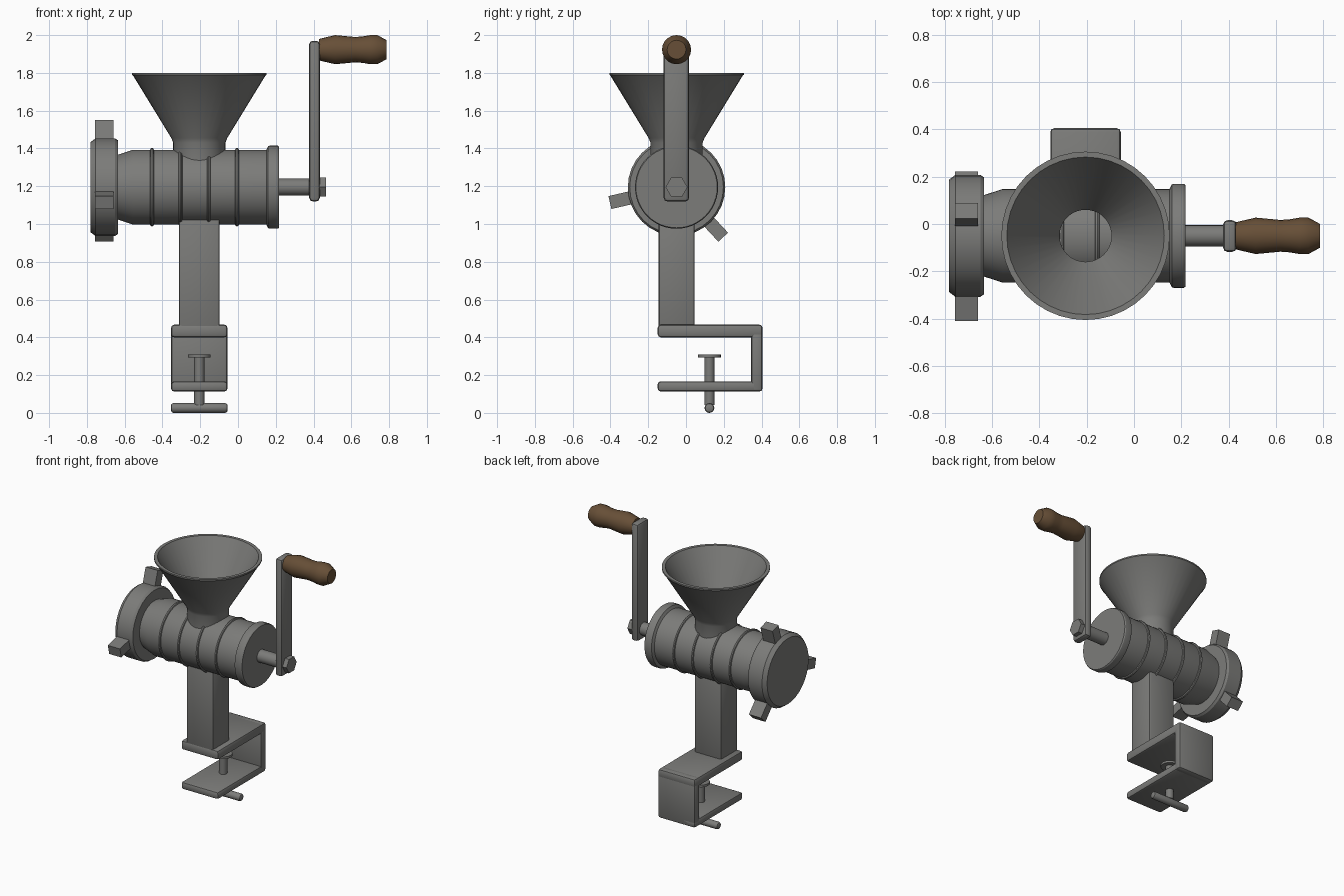
import bpy, bmesh, math
from mathutils import Matrix, Vector

if "Cube" in bpy.data.objects:
    bpy.data.objects.remove(bpy.data.objects["Cube"])


def material(name, rgb):
    m = bpy.data.materials.new(name)
    m.diffuse_color = (*rgb, 1)
    m.use_nodes = True
    m.node_tree.nodes["Principled BSDF"].inputs["Base Color"].default_value = m.diffuse_color
    return m


METAL = material("cast_grey_metal", (0.20, 0.20, 0.192))
WOOD = material("brown_wood", (0.135, 0.078, 0.038))
CX, CY, CZ = -0.205, -0.05, 1.195      # hopper/post x, barrel axis y and z


def finish(name, bm, mat, smooth=True):
    bmesh.ops.recalc_face_normals(bm, faces=bm.faces)
    me = bpy.data.meshes.new(name)
    bm.to_mesh(me)
    bm.free()
    me.materials.append(mat)
    ob = bpy.data.objects.new(name, me)
    bpy.context.collection.objects.link(ob)
    if smooth:
        bpy.ops.object.select_all(action='DESELECT')
        ob.select_set(True)
        bpy.context.view_layer.objects.active = ob
        bpy.ops.object.shade_smooth_by_angle(angle=math.radians(30))
    return ob


def lathe(name, profile, origin, axis='Z', segs=32, mat=METAL, closed=False, smooth=True):
    """Revolve (radius, position) points about an axis through origin."""
    bm = bmesh.new()
    rings = []
    for r, h in profile:
        ring = []
        for i in range(segs):
            a = 2 * math.pi * i / segs
            u, v = r * math.cos(a), r * math.sin(a)
            p = (h, u, v) if axis == 'X' else (u, v, h)
            ring.append(bm.verts.new(Vector(p) + Vector(origin)))
        rings.append(ring)
    pairs = list(zip(rings, rings[1:]))
    if closed:
        pairs.append((rings[-1], rings[0]))
    for a, b in pairs:
        for i in range(segs):
            j = (i + 1) % segs
            bm.faces.new((a[i], a[j], b[j], b[i]))
    if not closed:
        bm.faces.new(rings[0])
        bm.faces.new(rings[-1])
    return finish(name, bm, mat, smooth)


def box(name, lo, hi, bevel=0.0, turn=None):
    """Box between two corners, bevelled, optionally moved by a matrix."""
    lo, hi = Vector(lo), Vector(hi)
    bm = bmesh.new()
    bmesh.ops.create_cube(bm, size=1, matrix=Matrix.Translation((lo + hi) / 2)
                          @ Matrix.Diagonal((*(hi - lo), 1)))
    if bevel:
        bmesh.ops.bevel(bm, geom=bm.edges[:], offset=bevel, segments=2,
                        profile=0.5, affect='EDGES')
    if turn:
        bm.transform(turn)
    return finish(name, bm, METAL, bool(bevel))


AXIS = (0, CY, CZ)

# Barrel with tapered neck and rear flange
lathe("barrel", [(0.172, -0.65), (0.172, -0.635), (0.198, -0.555), (0.198, 0.15),
                 (0.217, 0.16), (0.22, 0.168), (0.22, 0.21), (0.215, 0.218)], AXIS, 'X', 48)

# Raised ribs round the barrel
for i in range(4):
    x = -0.455 + 0.15 * i
    prof = [(0.198 + 0.010 * math.cos(a), x + 0.010 * math.sin(a))
            for a in (k * math.pi / 4 for k in range(8))]
    lathe(f"barrel_rib_{i + 1}", prof, AXIS, 'X', 48, closed=True)

# Front ring nut with three lugs
lathe("ring_nut", [(0.238, -0.782), (0.258, -0.755), (0.258, -0.65), (0.248, -0.635)], AXIS, 'X', 32)
for i in range(3):
    turn = Matrix.Translation(AXIS) @ Matrix.Rotation(math.radians(73 + 120 * i), 4, 'X')
    box(f"ring_nut_lug_{i + 1}", (-0.757, 0.22, -0.035), (-0.66, 0.362, 0.035), 0, turn)

# Open funnel hopper with a short neck
lathe("hopper", [(0.138, 1.31), (0.138, 1.43), (0.148, 1.455), (0.350, 1.785), (0.356, 1.79),
                 (0.356, 1.80), (0.333, 1.80), (0.11, 1.43), (0.11, 1.31)],
      (CX, CY, 0), 'Z', 40, closed=True)

# Drive shaft, crank arm, nut and wooden grip
lathe("drive_shaft", [(0.045, 0.20), (0.045, 0.44)], AXIS, 'X', 24)
box("crank_arm", (0.377, -0.118, 1.12), (0.433, 0.016, 1.97), 0.018)
lathe("crank_nut", [(0.058, 0.42), (0.058, 0.465)], AXIS, 'X', 6, smooth=False)
lathe("crank_grip", [(0.057, 0.43), (0.062, 0.45), (0.077, 0.515), (0.067, 0.62), (0.070, 0.66),
                     (0.077, 0.70), (0.077, 0.738), (0.05, 0.787)],
      (0, CY, 1.923), 'X', 20, WOOD)

# Support post and C-shaped table clamp
box("support_post", (CX - 0.108, -0.146, 0.44), (CX + 0.108, 0.046, 1.08), 0.015)
for part, lo, hi in (("top", (-0.15, 0.40), (0.405, 0.467)),
                     ("back", (0.345, 0.113), (0.405, 0.467)),
                     ("bottom", (-0.15, 0.113), (0.405, 0.167))):
    box(f"clamp_{part}", (CX - 0.149, *lo), (CX + 0.149, *hi), 0.016)

# Clamp screw with pressure pad and turning bar
SCREW = (CX, 0.124, 0)
lathe("clamp_screw", [(0.027, 0.043), (0.027, 0.30)], SCREW, 'Z', 20)
lathe("clamp_pad", [(0.06, 0.294), (0.06, 0.31)], SCREW, 'Z', 24)
lathe("clamp_turn_bar", [(0.014, -0.15), (0.022, -0.146), (0.026, -0.136),
                         (0.026, 0.136), (0.022, 0.146), (0.014, 0.15)],
      (CX, 0.124, 0.026), 'X', 16)
